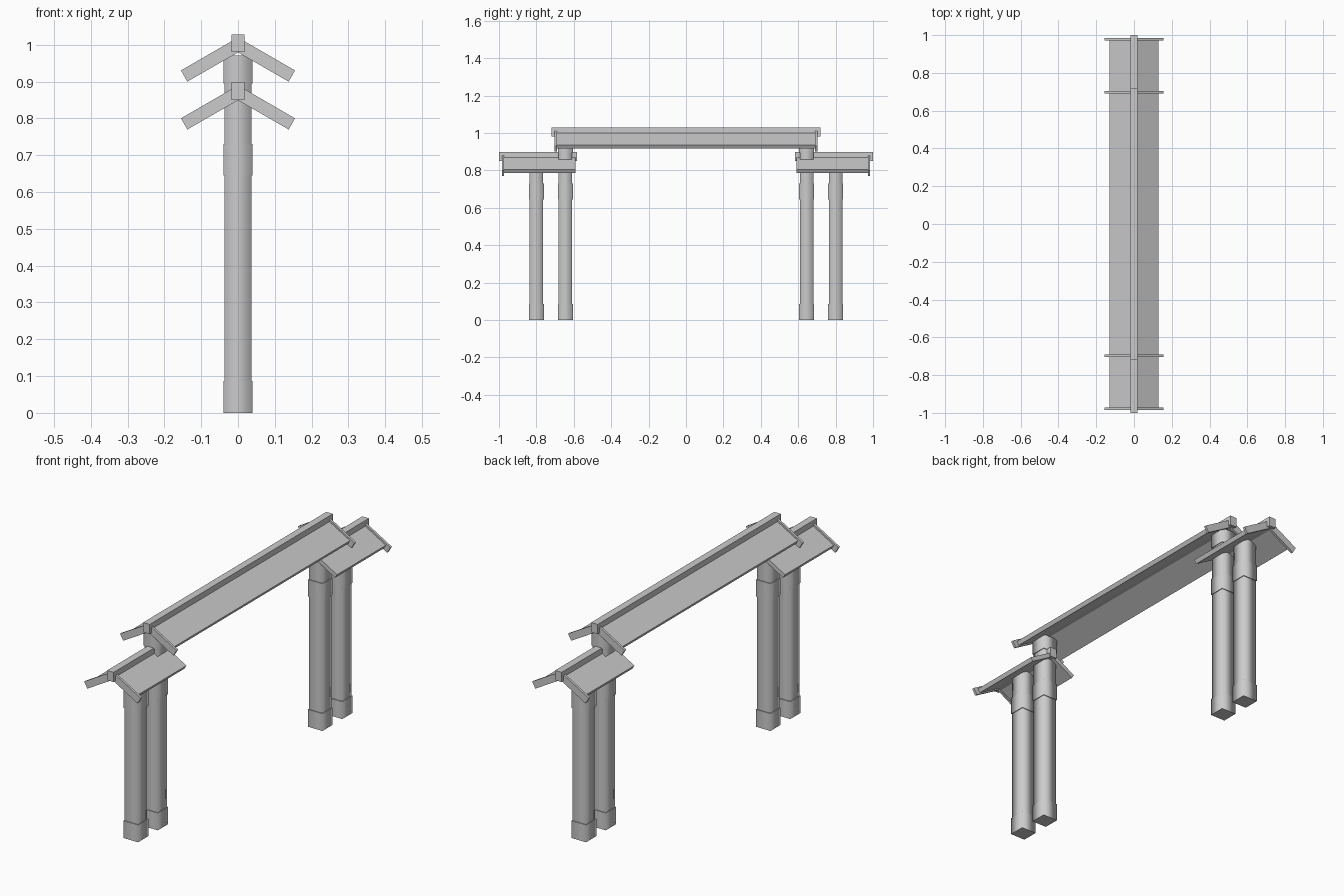
import bpy, bmesh
from math import radians, tan, sin, cos

default = bpy.data.objects.get("Cube")
if default:
    bpy.data.objects.remove(default, do_unlink=True)

# One plain grey for the whole gate
GREY = (0.6, 0.6, 0.6, 1)
grey = bpy.data.materials.new("stone_grey")
grey.use_nodes = True
grey.diffuse_color = GREY
grey.node_tree.nodes["Principled BSDF"].inputs["Base Color"].default_value = GREY


def finish(name, bm):
    bmesh.ops.recalc_face_normals(bm, faces=bm.faces)
    mesh = bpy.data.meshes.new(name)
    bm.to_mesh(mesh)
    bm.free()
    mesh.materials.append(grey)
    obj = bpy.data.objects.new(name, mesh)
    bpy.context.collection.objects.link(obj)
    return obj


def prism(bm, outline, y0, y1):
    """Extrude an x-z outline from y0 to y1."""
    face = bm.faces.new([bm.verts.new((x, y0, z)) for x, z in outline])
    top = bmesh.ops.extrude_face_region(bm, geom=[face])["geom"]
    verts = [v for v in top if isinstance(v, bmesh.types.BMVert)]
    bmesh.ops.translate(bm, verts=verts, vec=(0, y1 - y0, 0))


def square_post(bm, half, y, z0, z1):
    """Square length of post with softly shaded corners and crisp ends."""
    made = bmesh.ops.create_cube(bm, size=1)["verts"]
    bmesh.ops.scale(bm, verts=made, vec=(2 * half, 2 * half, z1 - z0))
    bmesh.ops.translate(bm, verts=made, vec=(0, y, (z0 + z1) / 2))
    for face in {f for v in made for f in v.link_faces}:
        face.normal_update()
        face.smooth = True
        if abs(face.normal.z) > 0.5:
            for edge in face.edges:
                edge.smooth = False


def column(name, y, top, collars):
    bm = bmesh.new()
    square_post(bm, 0.0365, y, 0, top)
    for z0, z1 in collars:
        square_post(bm, 0.04, y, z0, z1)
    finish(name, bm)


PITCH = radians(30)


def slope(eave_x, eave_z, thick):
    """Chevron section: two slabs meeting at the ridge, ends cut square."""
    under_x = eave_x - thick * sin(PITCH)
    under_z = eave_z - thick * cos(PITCH)
    return [(0, eave_z + eave_x * tan(PITCH)), (eave_x, eave_z),
            (under_x, under_z), (0, under_z + under_x * tan(PITCH)),
            (-under_x, under_z), (-eave_x, eave_z)]


def roof(name, base, panel, ridge, boards):
    """Roof panels, ridge beam and gable boards; base is the ridge underside."""
    bm = bmesh.new()
    prism(bm, slope(0.13, base - 0.045, 0.021), *panel)
    finish(name + "_panels", bm)

    bm = bmesh.new()
    w = 0.018
    prism(bm, [(-w, base), (w, base), (w, base + 0.048), (-w, base + 0.048)], *ridge)
    finish(name + "_ridge_beam", bm)

    bm = bmesh.new()
    for y in boards:
        prism(bm, slope(0.155, base - 0.05, 0.035), y - 0.006, y + 0.006)
    finish(name + "_gable_boards", bm)


# Columns and side roofs at both ends
FOOT, NECK, HEAD = (0, 0.086), (0.645, 0.73), (0.895, 0.97)
for side, s in (("front", -1), ("back", 1)):
    column(side + "_outer_column", s * 0.80, 0.85, [FOOT, NECK])
    column(side + "_inner_column", s * 0.645, 0.968, [FOOT, NECK, HEAD])
    roof(side + "_lower_roof", 0.85, (s * 0.978, s * 0.59),
         (s * 1.0, s * 0.582), [s * 0.978])

# Raised centre roof
roof("upper_roof", 0.98, (-0.70, 0.70), (-0.718, 0.718), [-0.697, 0.697])
